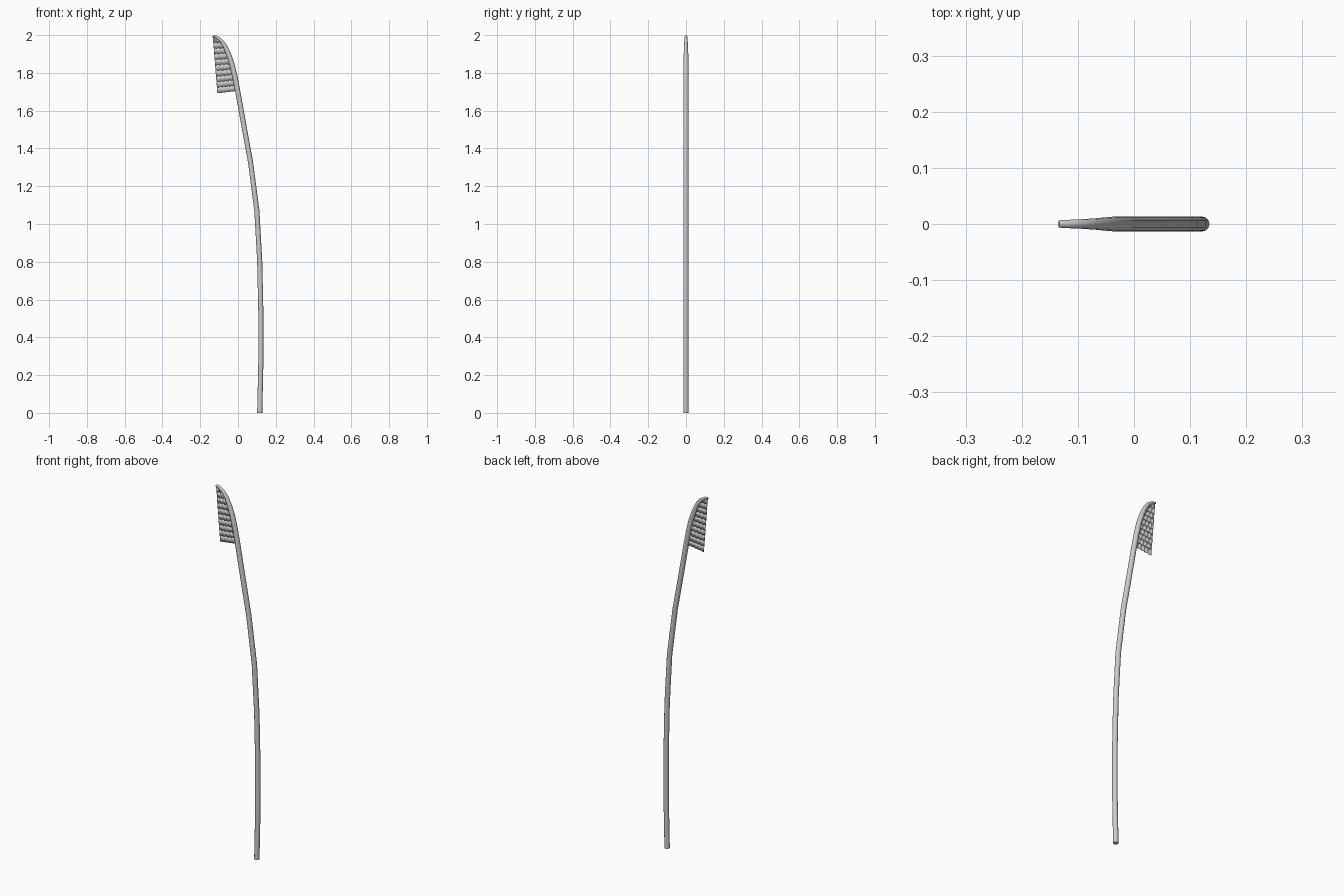
import bpy, bmesh, math
from mathutils import Vector

if "Cube" in bpy.data.objects:
    bpy.data.objects.remove(bpy.data.objects["Cube"])

# pole centre line: x, z, half thickness in x-z, half thickness in y
PATH = [(.115, 0, .0135, .0135), (.121, .27, .0135, .0135), (.121, .53, .0135, .0135),
        (.115, .8, .0135, .0135), (.100, 1.07, .0135, .0135), (.066, 1.33, .0135, .0135),
        (.035, 1.5, .0135, .0135), (.001, 1.69, .0135, .0135), (-.016, 1.78, .0135, .0135),
        (-.033, 1.85, .0135, .0135), (-.050, 1.90, .013, .012), (-.070, 1.945, .011, .010),
        (-.093, 1.975, .009, .0085), (-.115, 1.99, .007, .0075), (-.134, 1.994, .005, .0065)]
SIDES = 12


def finish(name, bm):
    mesh = bpy.data.meshes.new(name)
    bm.normal_update()
    bm.to_mesh(mesh)
    bm.free()
    ob = bpy.data.objects.new(name, mesh)
    bpy.context.collection.objects.link(ob)
    bpy.context.view_layer.objects.active = ob
    ob.select_set(True)
    bpy.ops.object.shade_smooth_by_angle(angle=math.radians(35))
    ob.select_set(False)
    return ob


def pole_x(z):
    for a, b in zip(PATH, PATH[1:]):
        if a[1] <= z <= b[1]:
            return a[0] + (b[0] - a[0]) * (z - a[1]) / (b[1] - a[1])
    return PATH[-1][0]


# curved pole, swept with a tapering round section
bm = bmesh.new()
rings = []
for i, (x, z, rn, ry) in enumerate(PATH):
    a, b = PATH[max(i - 1, 0)], PATH[min(i + 1, len(PATH) - 1)]
    t = Vector((b[0] - a[0], 0, b[1] - a[1])).normalized()
    n = Vector((t.z, 0, -t.x))
    if i == 0:
        n = Vector((1, 0, 0))
    ring = []
    for k in range(SIDES):
        ang = 2 * math.pi * k / SIDES
        ring.append(bm.verts.new(Vector((x, 0, z)) + n * rn * math.cos(ang)
                                 + Vector((0, ry * math.sin(ang), 0))))
    rings.append(ring)
for r, s in zip(rings, rings[1:]):
    for k in range(SIDES):
        j = (k + 1) % SIDES
        bm.faces.new((r[k], r[j], s[j], s[k]))
bm.faces.new(rings[0][::-1])
bm.faces.new(rings[-1])
bmesh.ops.recalc_face_normals(bm, faces=bm.faces)
finish("curved_pole", bm)

# webbing: overlapping horizontal bands that weave in and out
bm = bmesh.new()
ROWS, Z0, Z1 = 10, 1.692, 1.988
STEP = (Z1 - Z0) / ROWS


def edge_point(u, z):
    left = -.109 - .024 * (z - Z0) / (Z1 - Z0)
    zr = z + .013 * (1 - (z - Z0) / (Z1 - Z0))
    right = max(pole_x(zr), left)
    return left + (right - left) * u, z + (zr - z) * u


for row in range(ROWS):
    zb = Z0 + row * STEP
    zt = min(zb + STEP * 1.12, Z1)
    length = edge_point(1, zb)[0] - edge_point(0, zb)[0]
    count = max(8, int(length / .0025))
    prev = None
    for i in range(count + 1):
        u = i / count
        y = .002 * math.sin(2 * math.pi * u * length / .022 + row * math.pi)
        pair = []
        for z in (zb, zt):
            px, pz = edge_point(u, z)
            pair.append(bm.verts.new((px, y, pz)))
        if prev:
            bm.faces.new((prev[0], pair[0], pair[1], prev[1]))
        prev = pair
web = finish("woven_webbing", bm)
sol = web.modifiers.new("thickness", 'SOLIDIFY')
sol.thickness = .001
sol.offset = 0
